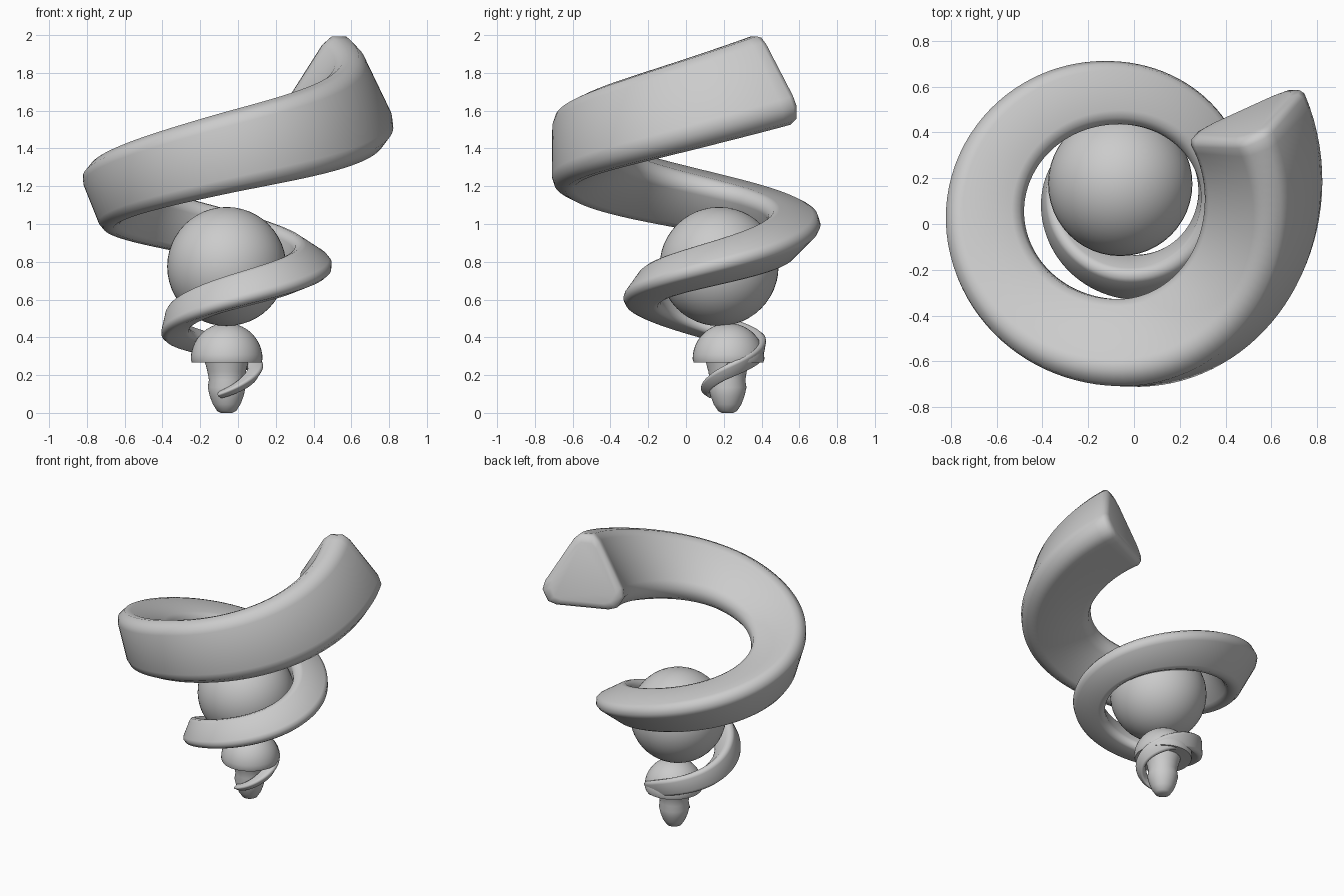
import bpy, bmesh
from math import sin, cos, pi, radians, floor
from mathutils import Vector

if "Cube" in bpy.data.objects:
    bpy.data.objects.remove(bpy.data.objects["Cube"])

# quarter-turn stations -1..10 of the growing spiral
RAD  = [.11, .125, .15, .19, .275, .355, .43, .48, .60, .58, .625, .88]
HGT  = [.06, .11, .22, .335, .445, .615, .775, .955, 1.15, 1.375, 1.59, 1.90]
SIZE = [.01, .033, .058, .084, .11, .142, .168, .205, .252, .31, .37, .44]

def spline(vals, k):
    """Catmull-Rom value at station k."""
    i = max(0, min(len(vals) - 2, floor(k + 1)))
    t = k + 1 - i
    b, c = vals[i], vals[i + 1]
    a = vals[i - 1] if i > 0 else 2 * b - c
    d = vals[i + 2] if i + 2 < len(vals) else 2 * c - b
    return b + .5 * t * (c - a + t * (2*a - 5*b + 4*c - d + t * (3*(b - c) + d - a)))

def path(k):
    a = radians(90 * k - 90)
    r = spline(RAD, k)
    return Vector((-.06 + r * cos(a), .235 - .026 * k + r * sin(a), spline(HGT, k)))

def section(k, scale=1, push=0):
    """Triangle with softened corners, twisting as the spiral rises."""
    t = (path(k + .01) - path(k - .01)).normalized()
    u = t.cross(Vector((0, 0, 1))).normalized()
    v = u.cross(t)
    R = spline(SIZE, k) * scale
    lean = radians(22 * (k - 8))
    q = .25 * R
    pts = []
    for c in range(3):
        ca = lean + pi / 3 + c * 2 * pi / 3
        for off in (-60, -25, 25, 60):
            b = ca + radians(off)
            x = (R - 2 * q) * cos(ca) + q * cos(b)
            y = (R - 2 * q) * sin(ca) + q * sin(b)
            pts.append(path(k) + u * x + v * y + t * push)
    return pts

def finish(bm, name, angle=50):
    bmesh.ops.recalc_face_normals(bm, faces=bm.faces)
    me = bpy.data.meshes.new(name)
    bm.to_mesh(me)
    bm.free()
    ob = bpy.data.objects.new(name, me)
    bpy.context.collection.objects.link(ob)
    bpy.ops.object.select_all(action='DESELECT')
    ob.select_set(True)
    bpy.context.view_layer.objects.active = ob
    bpy.ops.object.shade_smooth_by_angle(angle=radians(angle))
    return ob

def skin(bm, rings):
    """Bridge successive closed rings and cap both ends."""
    vr = [[bm.verts.new(p) for p in r] for r in rings]
    n = len(vr[0])
    for a, b in zip(vr, vr[1:]):
        for i in range(n):
            j = (i + 1) % n
            bm.faces.new((a[i], a[j], b[j], b[i]))
    bm.faces.new(vr[0])
    bm.faces.new(vr[-1])

def lathe(name, profile, cx, cy, n=40):
    bm = bmesh.new()
    skin(bm, [[(cx + r * cos(2*pi*i/n), cy + r * sin(2*pi*i/n), z) for i in range(n)]
              for r, z in profile])
    return finish(bm, name)

# spiral ribbon with a softened end
START, END, N = -.2, 9.42, 240
rings = [section(START + (END - START) * i / N) for i in range(N + 1)]
rings.append(section(END, .95, .025))
rings.append(section(END, .8, .035))
bm = bmesh.new()
skin(bm, rings)
finish(bm, "spiral_ribbon")

# large ball
bm = bmesh.new()
bmesh.ops.create_uvsphere(bm, u_segments=48, v_segments=24, radius=.315)
bmesh.ops.translate(bm, verts=bm.verts, vec=(-.06, .175, .775))
finish(bm, "large_ball")

# middle dome with flat underside
dome = [(.115, .27), (.185, .268)]
dome += [(.19 * cos(a), .285 + .19 * sin(a)) for a in (radians(86 * i / 12) for i in range(13))]
lathe("middle_dome", dome, -.06, .225)

# small rounded foot
lathe("foot_tip", [(.03, 0), (.05, .01), (.073, .045), (.09, .09), (.1, .135),
                   (.094, .175), (.102, .22), (.118, .28)], -.06, .22)
